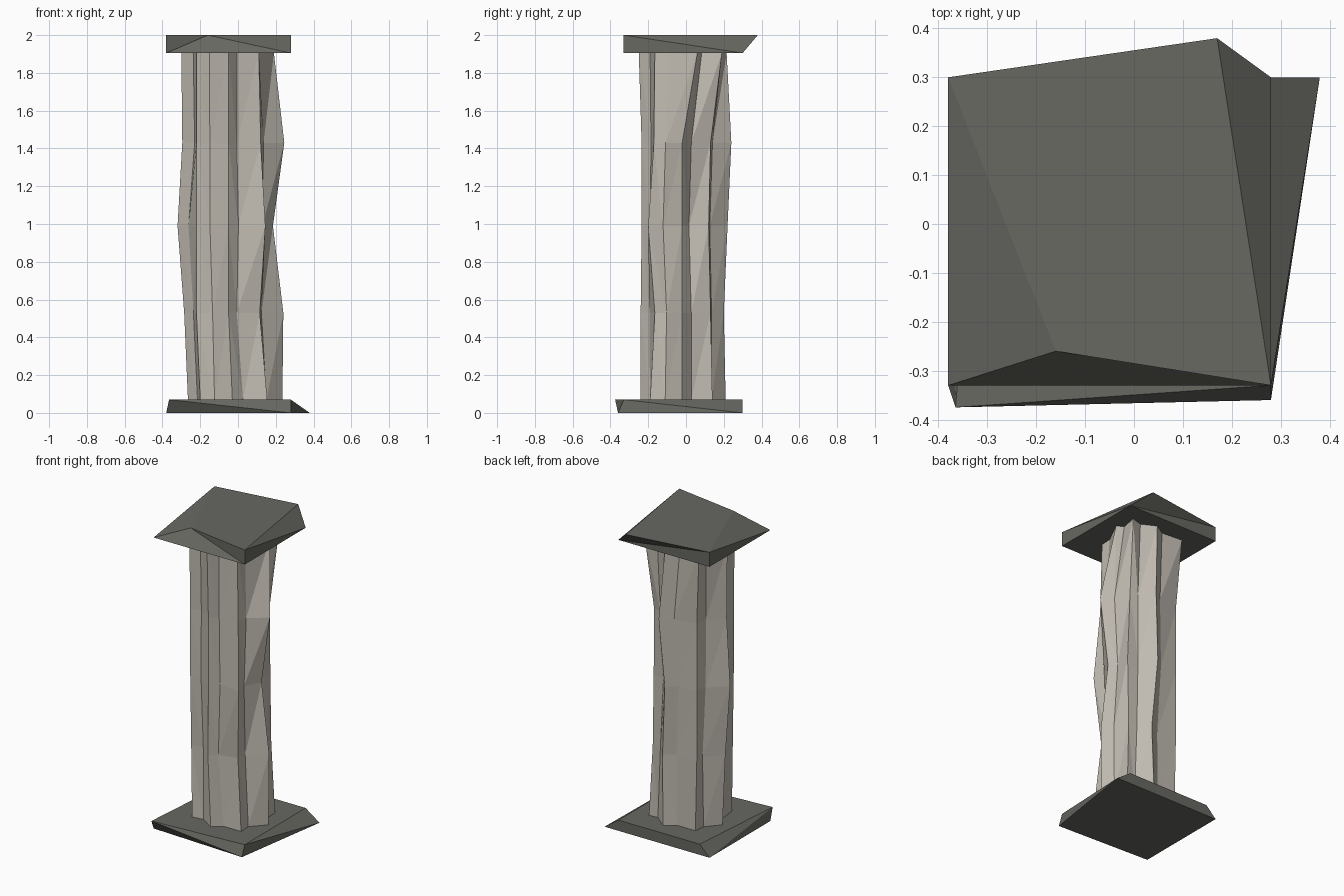
import bpy, bmesh, random
from mathutils import Vector

random.seed(5)
cube = bpy.data.objects.get("Cube")
if cube:
    bpy.data.objects.remove(cube)


def material(name, rgb):
    m = bpy.data.materials.new(name)
    m.use_nodes = True
    m.diffuse_color = (*rgb, 1)
    m.node_tree.nodes["Principled BSDF"].inputs["Base Color"].default_value = (*rgb, 1)
    return m


def loft(name, rings, mat, flip_sides=()):
    """Join closed rings, listed bottom to top, with triangles and cap both ends."""
    bm = bmesh.new()
    loops = [[bm.verts.new(p) for p in ring] for ring in rings]
    n = len(loops[0])
    for low, high in zip(loops, loops[1:]):
        for i in range(n):
            j = (i + 1) % n
            a, b, c, d = low[i], low[j], high[j], high[i]
            if i in flip_sides:
                tris = ((a, b, d), (b, c, d))
            else:
                tris = ((a, b, c), (a, c, d))
            for t in tris:
                bm.faces.new(t)
    bm.faces.new(loops[0][::-1])
    bm.faces.new(loops[-1])
    bmesh.ops.recalc_face_normals(bm, faces=bm.faces)
    mesh = bpy.data.meshes.new(name)
    bm.to_mesh(mesh)
    bm.free()
    mesh.materials.append(mat)
    ob = bpy.data.objects.new(name, mesh)
    bpy.context.collection.objects.link(ob)
    return ob


dark_stone = material("dark stone", (0.135, 0.138, 0.12))
pale_stone = material("pale stone", (0.53, 0.495, 0.44))


def slab(name, z0, low, z1, high, flips):
    loft(name, [[(x, y, z0) for x, y in low], [(x, y, z1) for x, y in high]],
         dark_stone, flips)


# Crooked slabs, corners anticlockwise from the front
slab("base_slab",
     0, [(-.38, -.33), (.28, -.36), (.38, .3), (-.38, .3)],
     .07, [(-.365, -.375), (.28, -.33), (.28, .3), (-.31, .3)], (0, 1))
slab("top_slab",
     1.905, [(-.38, -.33), (.28, -.33), (.28, .3), (-.38, .3)],
     2, [(-.16, -.26), (.28, -.33), (.17, .38), (-.38, .3)], (0, 1, 3))

# Shaft ridges, each a path of (x, y) in hundredths through the levels
heights = (.07, .53, .99, 1.43, 1.905)
ridges = {
    "front": ((-3, -24), (-5, -24), (-5, -23.5), (-5, -23.5), (-5, -25)),
    "front_left": ((15.5, -19), (11.5, -16.5), (14.5, -20), (12, -17), (11, -16.5)),
    "left": ((23.5, -2), (24, -2), (18.5, -2), (24.5, -2), (19, 6)),
    "back_left": ((17, 14), (15, 13), (15, 12), (14, 13), (16.5, 19)),
    "back": ((2, 21), (3, 20), (0, 22), (3, 24), (0, 21.5)),
    "back_right": ((-18, 16), (-19, 16), (-19, 16), (-19, 16), (-22, 18)),
    "right": ((-26.5, 0), (-28.5, 0), (-32, 0), (-29.5, 0), (-30, 0)),
    "front_right": ((-20, -19), (-22, -17), (-22, -18), (-22, -18), (-22, -19)),
}


def fluted_ring(level):
    """Ridges with a sharp groove cut just after each one."""
    corners = [Vector((*path[level], 0)) / 100 for path in ridges.values()]
    centre = sum(corners, Vector()) / len(corners)
    ring = []
    for here, after in zip(corners, corners[1:] + corners[:1]):
        groove = here.lerp(after, random.uniform(.28, .38))
        ring += [here, groove.lerp(centre, random.uniform(.11, .17))]
    return [(p.x, p.y, heights[level]) for p in ring]


loft("fluted_shaft", [fluted_ring(i) for i in range(len(heights))],
     pale_stone, range(0, 16, 2))
